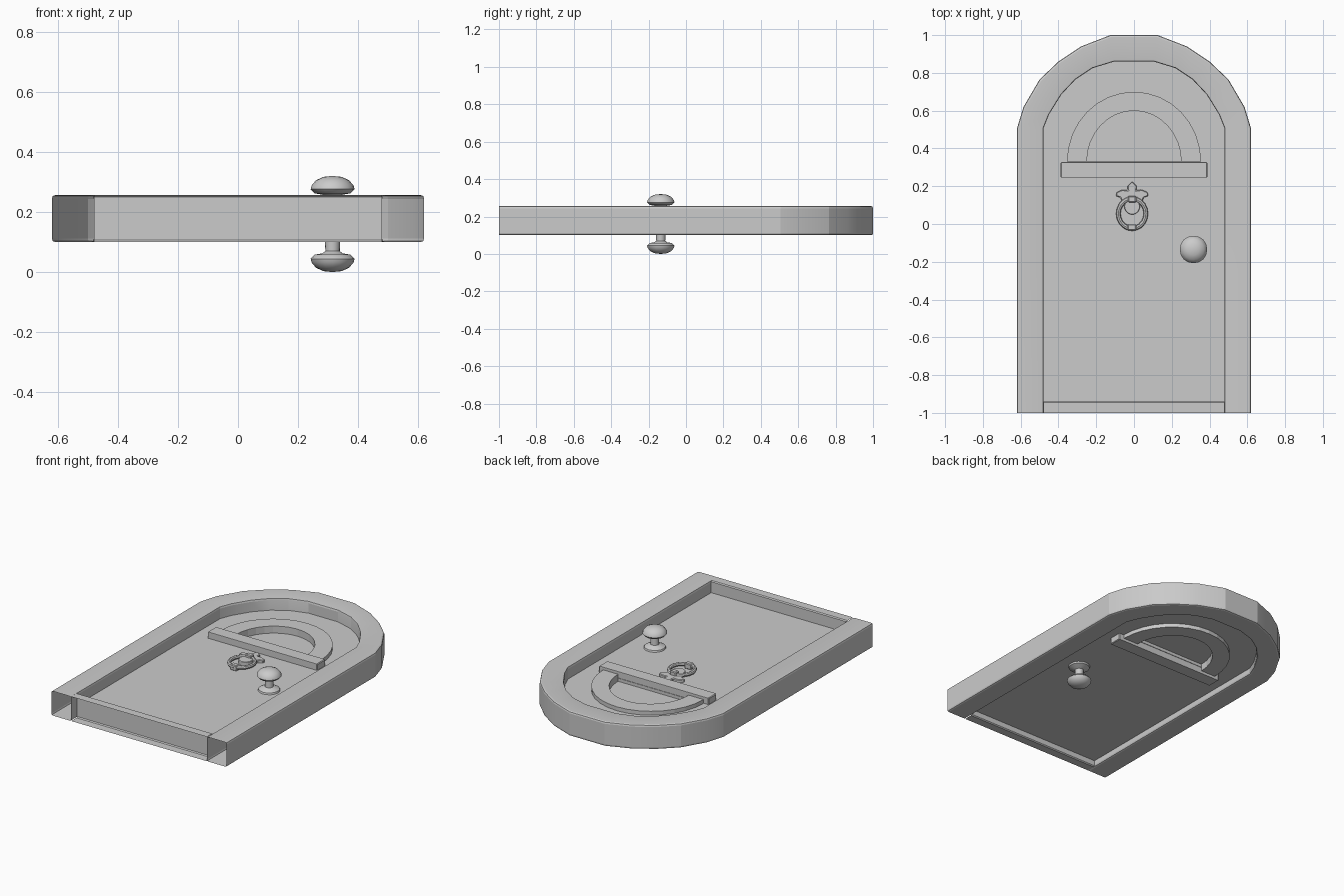
import bpy, bmesh, math
from mathutils import Vector, Matrix

if "Cube" in bpy.data.objects:
    bpy.data.objects.remove(bpy.data.objects["Cube"])

MID = 0.16  # middle plane of the door leaf


def finish(name, bm, angle=None):
    bmesh.ops.recalc_face_normals(bm, faces=bm.faces)
    me = bpy.data.meshes.new(name)
    bm.to_mesh(me)
    bm.free()
    ob = bpy.data.objects.new(name, me)
    bpy.context.collection.objects.link(ob)
    if angle:
        bpy.ops.object.select_all(action='DESELECT')
        ob.select_set(True)
        bpy.context.view_layer.objects.active = ob
        bpy.ops.object.shade_smooth_by_angle(angle=math.radians(angle))
    return ob


def slab(name, loops, z0, z1, bevel=0):
    """Extrude an outline (further loops are holes) from z0 to z1."""
    bm = bmesh.new()
    edges = []
    for pts in loops:
        vs = [bm.verts.new((x, y, z0)) for x, y in pts]
        edges += [bm.edges.new((vs[i - 1], vs[i])) for i in range(len(vs))]
    bmesh.ops.triangle_fill(bm, edges=edges, use_beauty=True, use_dissolve=False)
    if z1 > z0:
        r = bmesh.ops.extrude_face_region(bm, geom=bm.faces[:])
        vs = [g for g in r['geom'] if isinstance(g, bmesh.types.BMVert)]
        bmesh.ops.translate(bm, vec=(0, 0, z1 - z0), verts=vs)
    ob = finish(name, bm)
    if bevel:
        m = ob.modifiers.new('edge', 'BEVEL')
        m.width, m.segments = bevel, 1
    return ob


def box(name, x0, x1, y0, y1, z0, z1, bevel=0):
    return slab(name, [[(x0, y0), (x1, y0), (x1, y1), (x0, y1)]], z0, z1, bevel)


def arc(rx, ry, cx, cy, n, a0=0, a1=math.pi):
    return [(cx + rx * math.cos(a0 + (a1 - a0) * i / n),
             cy + ry * math.sin(a0 + (a1 - a0) * i / n)) for i in range(n + 1)]


def mirrored(right):
    return right + [(-x, y) for x, y in reversed(right)]


# Arched frame: hollow rounded-rectangle section swept around, open at the feet
outer = mirrored([(.62, -1), (.62, .505), (.585, .62), (.5, .765), (.4, .86), (.28, .94), (.125, 1)])
inner = mirrored([(.48, -1), (.48, .505), (.45, .58), (.385, .685), (.31, .765), (.22, .825), (.105, .86)])
section = [(.02, .254), (.08, .256), (.92, .256), (.98, .253), (1, .244), (1, .112), (.98, .103), (.92, .1),
           (.08, .1), (.02, .103), (0, .112), (0, .244)]
bm = bmesh.new()
rings = []
for o, i in zip(outer, inner):
    o, i = Vector(o), Vector(i)
    rings.append([bm.verts.new((*i.lerp(o, t), z)) for t, z in section])
for a, b in zip(rings, rings[1:]):
    for k in range(len(section)):
        bm.faces.new((a[k - 1], a[k], b[k], b[k - 1]))
finish('arched_frame', bm, 15)

# Threshold: channel open towards the front
bm = bmesh.new()
prof = [(-1, .256), (-.946, .256), (-.94, .25), (-.94, .106), (-.946, .1), (-1, .1)]
L, R = [[bm.verts.new((x, y, z)) for y, z in prof] for x in (-.48, .48)]
for k in range(len(prof) - 1):
    bm.faces.new((L[k], R[k], R[k + 1], L[k + 1]))
finish('threshold', bm)

# Door leaf with a half-round window opening
hole = arc(.25, .27, 0, .33, 16)
leaf = [(x, -.94 if y == -1 else y) for x, y in inner]
slab('door_leaf', [leaf, hole], MID - .02, MID + .02)

# Window: pane, arched trim and sill on both faces
slab('window_pane', [hole], MID, MID)
slab('window_trim', [arc(.355, .37, 0, .33, 16) + hole[::-1]], MID - .045, MID + .045)
box('window_sill', -.388, .388, .245, .327, MID - .06, MID + .06, .004)

# Door knobs: lathed profile, one on each face
knob = [(.065, .02), (.062, .03), (.045, .038), (.026, .046), (.024, .09), (.034, .098), (.06, .102),
        (.073, .116), (.07, .128), (.055, .146), (.03, .157), (0, .16)]
for side, label in ((1, 'front'), (-1, 'back')):
    bm = bmesh.new()
    vs = [bm.verts.new((r, 0, side * z)) for r, z in knob]
    es = [bm.edges.new(p) for p in zip(vs, vs[1:])]
    bmesh.ops.spin(bm, geom=vs + es, axis=(0, 0, 1), cent=(0, 0, 0), angle=math.tau, steps=16)
    bmesh.ops.remove_doubles(bm, verts=bm.verts, dist=1e-4)
    bmesh.ops.translate(bm, vec=(.315, -.135, MID), verts=bm.verts)
    finish(label + '_knob', bm, 40)

# Knocker: trefoil plate, hinge tongue, ring and strike
cx = -.01
plate = [(0, .225), (.025, .20), (.022, .178), (.05, .182), (.082, .168), (.085, .148), (.062, .14), (.055, .122),
         (.035, .122), (.02, .135)]
plate = [(cx + x, y) for x, y in plate] + [(cx - x, y) for x, y in reversed(plate[1:])]
slab('knocker_plate', [plate], .175, .198, .004)
tongue = arc(.042, .045, cx, .095, 10, math.pi, math.tau) + [(cx + .03, .13), (cx - .03, .13)]
slab('knocker_tongue', [tongue], .175, .205, .004)
box('knocker_hinge', cx - .022, cx + .022, .115, .148, .18, .222, .005)
box('knocker_strike', cx - .024, cx + .024, -.034, -.002, .178, .215, .005)
bpy.ops.mesh.primitive_torus_add(major_segments=20, minor_segments=8, major_radius=.073,
                                 minor_radius=.012, location=(cx, .055, .2))
ring = bpy.context.object
ring.name = 'knocker_ring'
ring.scale.y = 1.08
bpy.ops.object.shade_smooth_by_angle()
